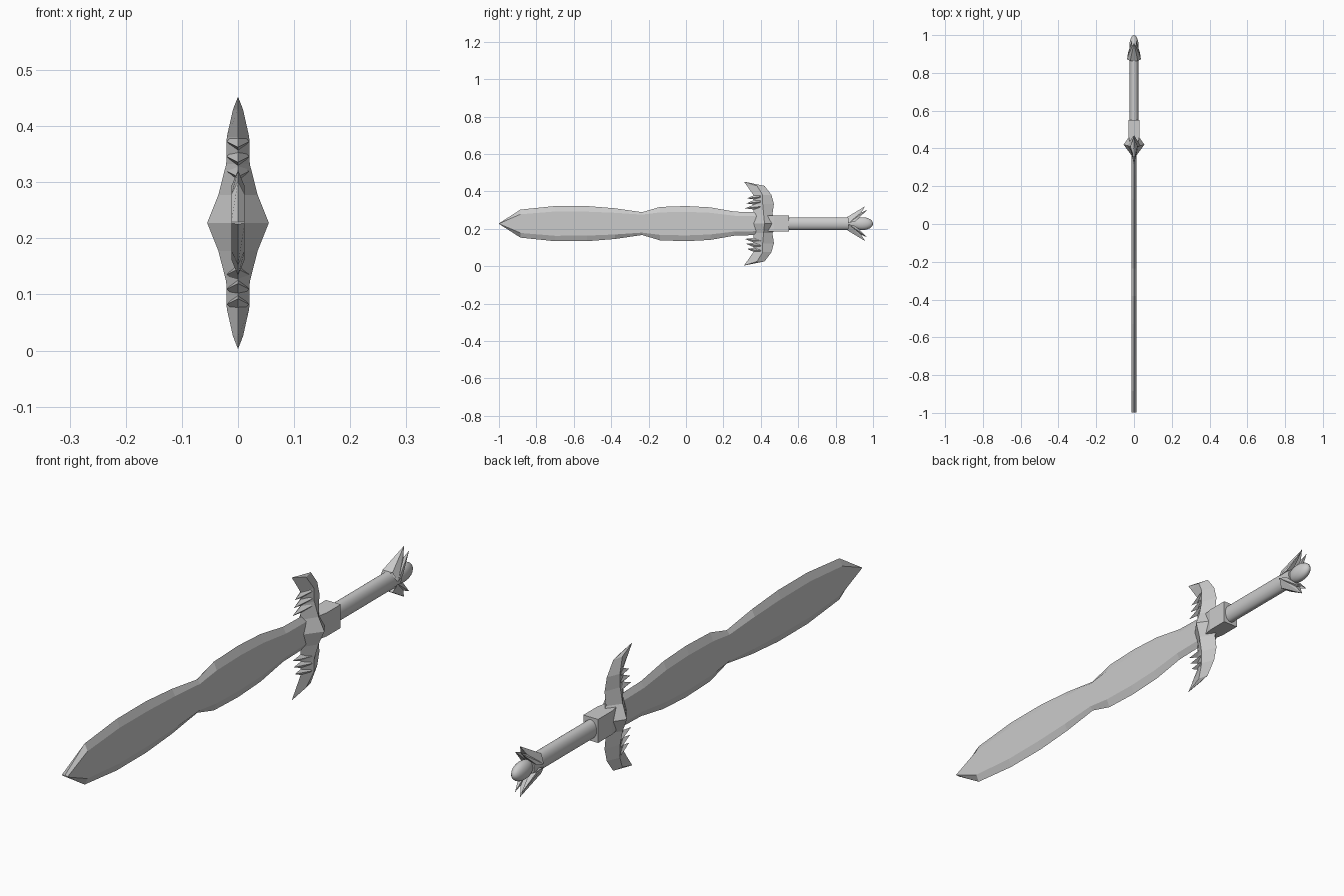
import bpy, bmesh, math
from mathutils import Vector

if "Cube" in bpy.data.objects:
    bpy.data.objects.remove(bpy.data.objects["Cube"])

C = 0.2275  # height of the sword's long axis


def make(name, bm):
    bmesh.ops.remove_doubles(bm, verts=bm.verts, dist=1e-5)
    bmesh.ops.recalc_face_normals(bm, faces=bm.faces)
    me = bpy.data.meshes.new(name)
    bm.to_mesh(me)
    bm.free()
    ob = bpy.data.objects.new(name, me)
    bpy.context.collection.objects.link(ob)
    ob.location.z = C
    return ob


def loft(name, rings):
    """Skin a list of equal-length rings and cap the ends."""
    bm = bmesh.new()
    rs = [[bm.verts.new(p) for p in r] for r in rings]
    n = len(rs[0])
    for a, b in zip(rs, rs[1:]):
        for i in range(n):
            j = (i + 1) % n
            bm.faces.new((a[i], a[j], b[j], b[i]))
    bm.faces.new(rs[0])
    bm.faces.new(rs[-1])
    bmesh.ops.remove_doubles(bm, verts=bm.verts, dist=1e-5)
    return make(name, bm)


def spike(name, base, tip):
    bm = bmesh.new()
    b = [bm.verts.new(p) for p in base]
    t = bm.verts.new(tip)
    bm.faces.new(b)
    for i in range(len(b)):
        bm.faces.new((b[i], b[(i + 1) % len(b)], t))
    return make(name, bm)


def smooth(ob):
    bpy.ops.object.select_all(action='DESELECT')
    ob.select_set(True)
    bpy.context.view_layer.objects.active = ob
    bpy.ops.object.shade_smooth_by_angle(angle=math.radians(40))


# Blade: flat centre with bevelled edges (y, edge half width, flat half width)
profile = [(-0.999, 0.002, 0.001), (-0.885, 0.075, 0.05), (-0.70, 0.094, 0.065),
           (-0.53, 0.094, 0.064), (-0.38, 0.082, 0.058), (-0.235, 0.061, 0.048),
           (-0.14, 0.089, 0.060), (0.0, 0.094, 0.063), (0.13, 0.087, 0.058),
           (0.26, 0.064, 0.042), (0.42, 0.060, 0.040)]
t = 0.012
loft("blade", [[(0, y, e), (t, y, f), (t, y, -f), (0, y, -e), (-t, y, -f), (-t, y, f)]
               for y, e, f in profile])

# Guard: diamond section swept up and down (z, front y, mid y, back y, half width)
half = [(0.0, 0.345, 0.42, 0.50, 0.055), (0.05, 0.362, 0.415, 0.462, 0.035),
        (0.105, 0.362, 0.41, 0.470, 0.021), (0.153, 0.36, 0.41, 0.457, 0.020),
        (0.202, 0.326, 0.38, 0.420, 0.009), (0.2235, 0.31, 0.312, 0.314, 0.0005)]
stations = [(-z, *r) for z, *r in reversed(half[1:])] + half
loft("guard", [[(0, f, z), (w, m, z), (0, b, z), (-w, m, z)] for z, f, m, b, w in stations])

# Small teeth on the front of the guard, and the flared pommel petals
for s, side in ((1, "upper"), (-1, "lower")):
    for i, (z, y) in enumerate(((0.082, 0.315), (0.108, 0.322), (0.135, 0.328))):
        spike(f"guard_tooth_{side}_{i}",
              [(0, 0.39, s * (z - 0.01)), (0.02, 0.40, s * (z + 0.01)),
               (0, 0.39, s * (z + 0.03)), (-0.02, 0.40, s * (z + 0.01))],
              (0, y, s * z))
    spike(f"pommel_petal_{side}",
          [(0.036, 0.872, s * 0.005), (0.02, 0.863, s * 0.036), (-0.02, 0.863, s * 0.036),
           (-0.036, 0.872, s * 0.005), (-0.024, 0.915, s * 0.025), (0.024, 0.915, s * 0.025)],
          (0, 0.958, s * 0.093))
    for x in (-1, 1):
        spike(f"pommel_side_petal_{side}_{x}",
              [(x * 0.008, 0.868, s * 0.03), (x * 0.037, 0.870, s * 0.004),
               (x * 0.032, 0.905, s * 0.012), (x * 0.006, 0.915, s * 0.025)],
              (x * 0.012, 0.970, s * 0.074))

# Collar block between guard and grip
loft("collar", [[(x * w, y, z * 0.043) for x, z in ((1, 1), (1, -1), (-1, -1), (-1, 1))]
                for y, w in ((0.43, 0.022), (0.47, 0.030), (0.55, 0.030))])

# Grip: oval bar
N = 32
oval = [(0.024 * math.cos(k * math.tau / N), 0.034 * math.sin(k * math.tau / N)) for k in range(N)]
smooth(loft("grip", [[(x, y, z) for x, z in oval] for y in (0.53, 0.91)]))

# Pommel bead
bm = bmesh.new()
bmesh.ops.create_uvsphere(bm, u_segments=24, v_segments=12, radius=1)
bmesh.ops.scale(bm, vec=Vector((0.024, 0.055, 0.034)), verts=bm.verts)
bmesh.ops.translate(bm, vec=Vector((0, 0.945, 0)), verts=bm.verts)
smooth(make("pommel_bead", bm))
